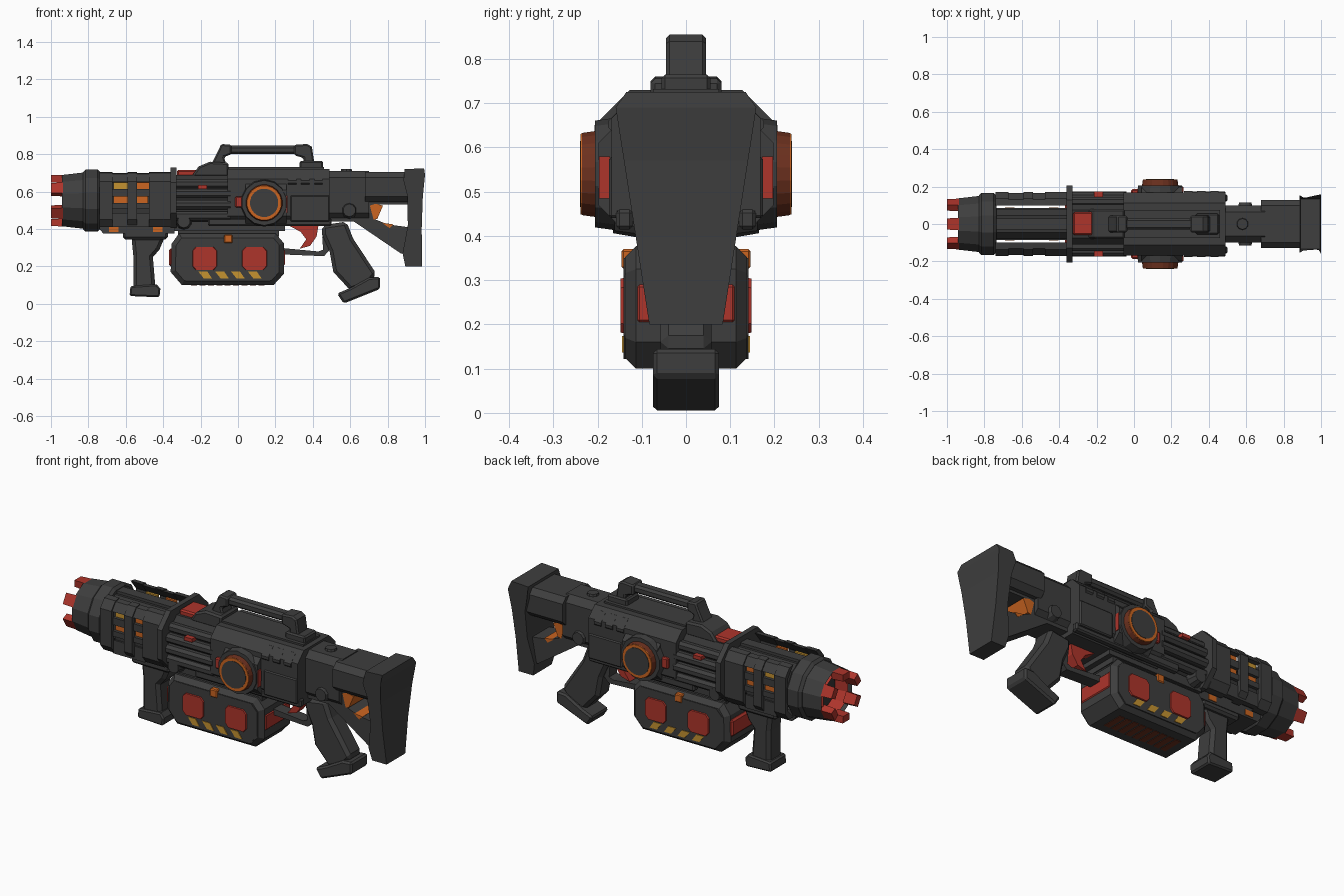
import bpy, bmesh, math
from mathutils import Vector

if "Cube" in bpy.data.objects:
    bpy.data.objects.remove(bpy.data.objects["Cube"])


def mat(name, rgb):
    m = bpy.data.materials.new(name)
    m.diffuse_color = (*rgb, 1)
    m.use_nodes = True
    m.node_tree.nodes["Principled BSDF"].inputs["Base Color"].default_value = m.diffuse_color
    return m


GREY = mat("gunmetal grey", (0.048, 0.048, 0.048))
DARK = mat("dark grey", (0.036, 0.036, 0.036))
RED = mat("signal red", (0.42, 0.035, 0.024))
RUST = mat("rust brown", (0.15, 0.03, 0.013))
ORANGE = mat("orange", (0.60, 0.13, 0.015))
YELLOW = mat("amber yellow", (0.56, 0.29, 0.03))
AXES = {'X': lambda a, b, t: (t, a, b), 'Y': lambda a, b, t: (a, t, b), 'Z': lambda a, b, t: (a, b, t)}


def prism(name, pts, axis, lo, hi, m=GREY, bevel=0, mirror=False, taper=1, hollow=None):
    """Extrude a profile along an axis; taper scales the far end, hollow=(wall, depth) bores the near end."""
    bm = bmesh.new()
    place = AXES[axis]
    n = len(pts)
    ca, cb = sum(p[0] for p in pts) / n, sum(p[1] for p in pts) / n
    near = [bm.verts.new(place(a, b, lo)) for a, b in pts]
    far = [bm.verts.new(place(ca + (a - ca) * taper, cb + (b - cb) * taper, hi)) for a, b in pts]
    cap = bm.faces.new(near)
    bm.faces.new(far[::-1])
    for i in range(n):
        j = (i + 1) % n
        bm.faces.new((near[i], far[i], far[j], near[j]))
    bmesh.ops.recalc_face_normals(bm, faces=bm.faces[:])
    if hollow:
        bmesh.ops.inset_region(bm, faces=[cap], thickness=hollow[0])
        bmesh.ops.translate(bm, verts=cap.verts[:], vec=Vector(place(0, 0, hollow[1])))
    me = bpy.data.meshes.new(name)
    bm.to_mesh(me)
    bm.free()
    me.materials.append(m)
    ob = bpy.data.objects.new(name, me)
    bpy.context.collection.objects.link(ob)
    if bevel:
        b = ob.modifiers.new("chamfer", 'BEVEL')
        b.width, b.segments, b.limit_method, b.angle_limit = bevel, 1, 'ANGLE', math.radians(65)
    if mirror:
        mm = ob.modifiers.new("mirror", 'MIRROR')
        mm.use_axis = (False, True, False)
    return ob


def rect(a0, a1, b0, b1):
    return [(a0, b0), (a1, b0), (a1, b1), (a0, b1)]


def ngon(ca, cb, r, n):
    return [(ca + r * math.cos(math.tau * (i + .5) / n), cb + r * math.sin(math.tau * (i + .5) / n)) for i in range(n)]


def chamfered(w, z0, z1, c):
    """Eight-sided cross-section, symmetric in y."""
    return [(-w + c, z0), (w - c, z0), (w, z0 + c), (w, z1 - c), (w - c, z1), (-w + c, z1), (-w, z1 - c), (-w, z0 + c)]


def box(name, x0, x1, y0, y1, z0, z1, m=GREY, bevel=0, mirror=False):
    return prism(name, rect(x0, x1, z0, z1), 'Y', y0, y1, m, bevel, mirror)


ZC = 0.552  # barrel axis height

# Muzzle: hollow bell with lit bore, collar and six red prongs
prism("muzzle_bell", ngon(0, ZC, .142, 12), 'X', -.94, -.82, taper=1.1, hollow=(.03, .09))
prism("muzzle_bore", ngon(0, ZC, .113, 12), 'X', -.935, -.84, RED, hollow=(.022, .08))
prism("muzzle_core", ngon(0, ZC, .088, 12), 'X', -.87, -.83, DARK)
prism("muzzle_collar", ngon(0, ZC, .172, 12), 'X', -.83, -.735, bevel=.015)
for i in range(6):
    a = math.radians(90 + 60 * i)
    c, s = math.cos(a), math.sin(a)
    quad = [(r * c - t * s, ZC + r * s + t * c) for r, t in ((.098, -.027), (.136, -.03), (.136, .03), (.098, .027))]
    prism(f"muzzle_prong_{i}", quad, 'X', -1.0, -.93, RED, taper=1.1)

# Barrel core with lower rail
prism("barrel_core", chamfered(.08, .42, .685, .035), 'X', -.76, -.34, DARK)
box("barrel_top_rib", -.74, -.36, -.03, .03, .68, .70)
prism("lower_rail", [(-.74, .40), (-.72, .375), (-.34, .375), (-.34, .435), (-.74, .435)], 'Y', -.085, .085)
for x in (-.665, -.43):
    box("rail_stud", x - .025, x + .025, .08, .089, .385, .415, ORANGE, mirror=True)

# Shroud side plates: full hoops joined by bars, with lit windows behind
hoop = [(.10, .705), (.135, .70), (.172, .655), (.172, .45), (.14, .41), (.10, .41), (.148, .46), (.148, .645)]
for x0, x1 in ((-.74, -.67), (-.59, -.54), (-.475, -.36)):
    prism("shroud_hoop", hoop, 'X', x0, x1, mirror=True)
upper = [(.10, .70), (.132, .695), (.165, .652), (.14, .65)]
prism("shroud_upper_bar", upper, 'X', -.67, -.475, mirror=True)
for z0, z1 in ((.41, .485), (.51, .54), (.575, .615)):
    box("shroud_bar", -.67, -.475, .12, .158 if z0 > .45 else .15, z0, z1, mirror=True)
for x0, x1, z0, z1, m in ((-.665, -.59, .615, .652, YELLOW), (-.54, -.475, .615, .652, ORANGE),
                          (-.665, -.59, .54, .575, ORANGE), (-.54, -.48, .54, .575, ORANGE),
                          (-.67, -.475, .485, .51, DARK)):
    box("window_light", x0, x1, .125, .14, z0, z1, m, mirror=True)

# Ring flange between barrel and middle section
prism("ring_flange", chamfered(.207, .405, .73, .08), 'X', -.36, -.33)

# Middle section: core with running tubes
prism("middle_core", chamfered(.135, .42, .69, .06), 'X', -.34, -.04, DARK)
for k, z in enumerate((.47, .53, .59, .64)):
    prism(f"middle_tube_{k}", ngon((.14, .15, .145, .12)[k], z, .027, 8), 'X', -.34, -.04, mirror=True)
box("tube_clip", -.215, -.165, .10, .174, .615, .635, RED, mirror=True)
prism("round_cap_front", ngon(-.29, .44, .045, 10), 'Y', .10, .165, mirror=True, taper=.75)
box("red_sight_block", -.325, -.22, -.06, .065, .67, .717, RED, .008)
box("middle_underside", -.34, .25, -.11, .11, .39, .44)

# Receiver with housing, ribs and rails
prism("receiver", chamfered(.168, .415, .722, .055), 'X', -.055, .49)
prism("knob_housing_block", chamfered(.198, .42, .66, .05), 'X', .04, .26)
for x in (.29, .36, .43):
    prism("receiver_rib", chamfered(.176, .60, .705, .045), 'X', x - .022, x + .022)
box("side_rail", -.16, .50, .12, .158, .415, .46, bevel=.008, mirror=True)
box("side_step", .28, .49, .15, .174, .44, .58, bevel=.006, mirror=True)
box("red_catch", -.015, .025, .15, .186, .515, .575, RED, .006, True)
box("red_housing_back", .25, .264, .172, .197, .485, .58, RED, mirror=True)
box("top_rail", -.05, .46, -.075, .075, .71, .732)

# Side knobs: rust rim, orange ring, grey face
prism("knob_base", ngon(.14, .54, .127, 14), 'Y', .16, .206, mirror=True, taper=.95)
prism("knob_rim", ngon(.14, .54, .099, 20), 'Y', .20, .235, RUST, mirror=True, taper=.95)
prism("knob_ring", ngon(.14, .54, .094, 20), 'Y', .233, .238, ORANGE, mirror=True, taper=.98)
prism("knob_face", ngon(.14, .54, .076, 20), 'Y', .23, .24, GREY, mirror=True)

# Carry handle
prism("handle_front_pad", [(-.25, .68), (-.05, .68), (-.05, .755), (-.15, .76), (-.21, .735)], 'Y', -.08, .08, bevel=.01)
prism("handle_front_post", [(-.145, .74), (-.06, .74), (-.075, .785), (-.035, .80), (-.035, .85), (-.09, .855), (-.105, .82)],
      'Y', -.045, .045, bevel=.008)
prism("handle_bar", chamfered(.03, .80, .846, .012), 'X', -.05, .33)
prism("handle_rear_post", [(.30, .795), (.35, .78), (.35, .74), (.41, .74), (.395, .84), (.37, .855), (.30, .85)],
      'Y', -.045, .045, bevel=.008)
box("handle_rear_pad", .33, .455, -.055, .055, .72, .765, bevel=.008)

# Stock: neck, cheek, strut and lit opening
prism("stock_neck", chamfered(.10, .45, .71, .035), 'X', .48, .70)
prism("stock_cheek", chamfered(.128, .545, .705, .03), 'X', .68, .91)
prism("stock_strut", [(.48, .60), (.91, .60), (.91, .53), (.74, .53), (.725, .455), (.80, .425), (.91, .41), (.91, .26),
                      (.87, .27), (.62, .44), (.48, .44)], 'Y', -.075, .075)
prism("stock_liner_front", [(.705, .525), (.735, .535), (.775, .525), (.745, .455), (.725, .45)], 'Y', -.077, .077, ORANGE)
prism("stock_liner_low", [(.77, .434), (.83, .425), (.81, .405)], 'Y', -.077, .077, ORANGE)
prism("round_cap_rear", ngon(.595, .50, .045, 10), 'Y', .08, .115, mirror=True, taper=.75)
prism("neck_top_button", ngon(.58, 0, .034, 10), 'Z', .70, .722, taper=.85)

# Butt: waisted side profile, narrowing towards the toe
butt = prism("butt_plate", [(.885, .66), (.89, .72), (.995, .725), (1.0, .69), (.988, .57), (.982, .40), (.985, .20), (.895, .20),
                            (.88, .27), (.908, .42), (.905, .58)], 'Y', -1, 1)
for v in butt.data.vertices:
    v.co.y *= .135 if v.co.z > .7 else .083 + .155 * (v.co.z - .2)

# Rear grip
prism("rear_grip", [(.45, .42), (.58, .44), (.615, .35), (.74, .16), (.70, .11), (.60, .07), (.575, .10), (.51, .17),
                    (.49, .28), (.45, .37)], 'Y', -.058, .058, bevel=.018)
prism("grip_heel", [(.53, .055), (.565, .002), (.76, .08), (.76, .145), (.70, .14), (.60, .085)], 'Y', -.075, .075, bevel=.01)

# Trigger and guard
prism("trigger", [(.27, .42), (.43, .42), (.42, .36), (.385, .31), (.33, .295), (.365, .345), (.335, .385)], 'Y', -.03, .03, RED)
prism("trigger_guard", [(.22, .30), (.22, .265), (.46, .255), (.50, .30), (.47, .36), (.45, .36), (.455, .29), (.43, .28)],
      'Y', -.035, .035)

# Front grip
box("front_grip_mount", -.615, -.375, -.08, .08, .345, .39, bevel=.012)
prism("front_grip", [(-.57, .36), (-.39, .36), (-.42, .29), (-.455, .25), (-.44, .07), (-.56, .07), (-.56, .26)],
      'Y', -.06, .06, bevel=.018)
prism("front_grip_foot", [(-.575, .095), (-.435, .105), (-.415, .08), (-.42, .035), (-.58, .042)], 'Y', -.072, .072, bevel=.008)

# Energy magazine with pads, hazard stripes, end caps and underside vents
prism("magazine", [(-.30, .10), (.19, .10), (.245, .16), (.245, .325), (.20, .377), (-.315, .377), (-.356, .32), (-.36, .17)],
      'Y', -.138, .138, bevel=.025)
prism("magazine_panel", [(-.28, .122), (.17, .122), (.218, .175), (.218, .31), (.18, .35), (-.285, .35), (-.325, .31), (-.325, .175)],
      'Y', .125, .141, mirror=True)
for x in (-.178, .088):
    prism("red_pad", [(x - .068, .20), (x - .048, .178), (x + .048, .178), (x + .068, .20), (x + .068, .285), (x + .048, .307),
                      (x - .048, .307), (x - .068, .285)], 'Y', .135, .148, RED, mirror=True, taper=.94)
for x in (-.175, -.085, .0, .09):
    prism("hazard_stripe", [(x - .038, .174), (x + .01, .174), (x + .036, .136), (x - .008, .136)], 'Y', .138, .145, YELLOW, mirror=True)
box("magazine_latch", -.075, -.03, .11, .146, .325, .37, ORANGE, .005, True)
for x0, x1 in ((-.37, -.335), (.22, .25)):
    box("magazine_end_cap", x0, x1, -.115, .115, .20, .295, RED, .01)
for i in range(9):
    x = -.235 + .045 * i
    box("underside_vent", x - .016, x + .016, -.06, .06, .097, .102, RUST)
box("magazine_mount", -.32, .22, -.10, .10, .36, .40)
